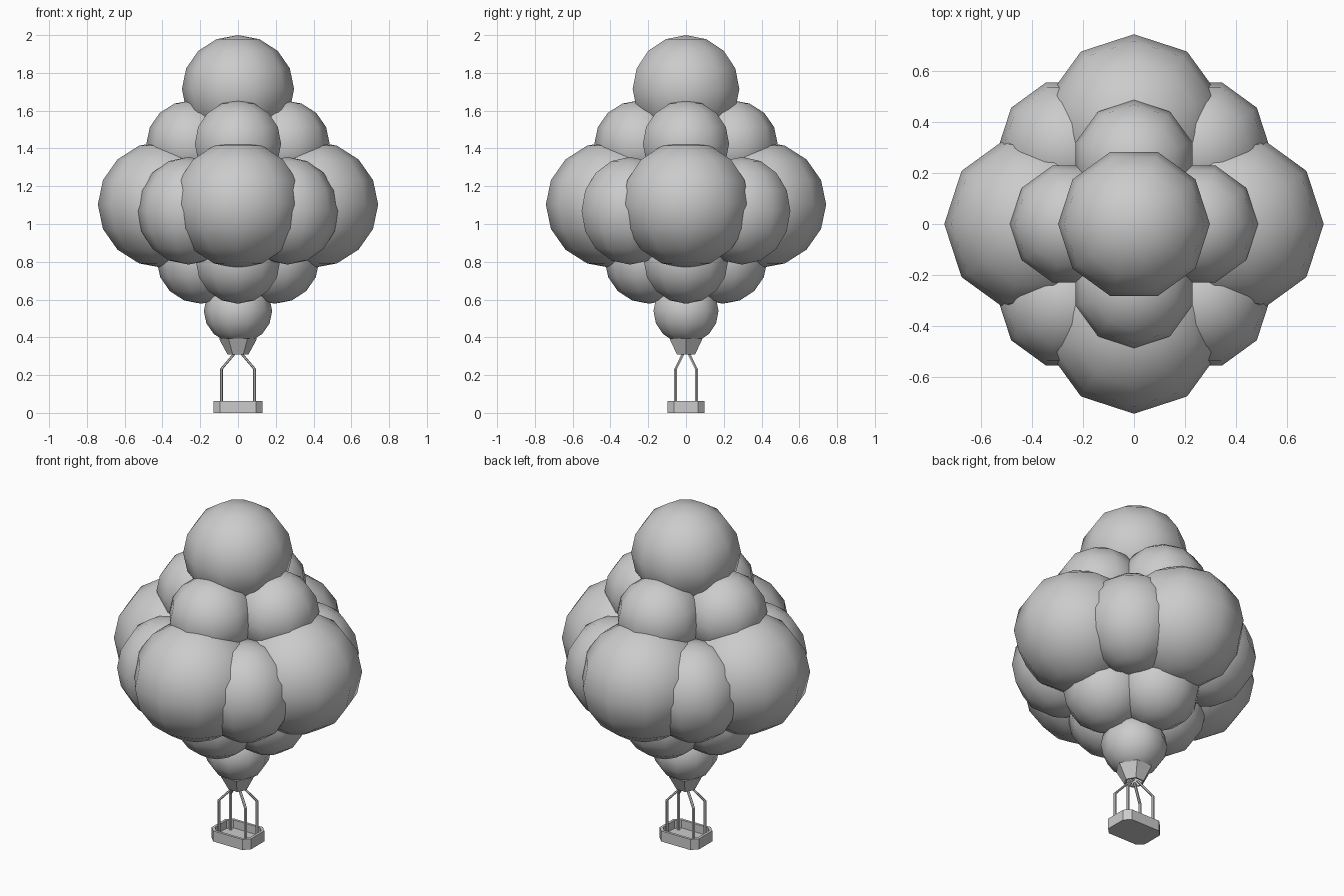
import bpy, bmesh
from math import radians, pi, sin, cos
from mathutils import Vector, Matrix

cube = bpy.data.objects.get("Cube")
if cube:
    bpy.data.objects.remove(cube, do_unlink=True)

grey = bpy.data.materials.new("plain grey")
grey.use_nodes = True
COLOUR = (0.6, 0.6, 0.6, 1)
grey.diffuse_color = COLOUR
grey.node_tree.nodes["Principled BSDF"].inputs["Base Color"].default_value = COLOUR


def finish(name, bm, smooth=False):
    bmesh.ops.recalc_face_normals(bm, faces=bm.faces)
    mesh = bpy.data.meshes.new(name)
    bm.to_mesh(mesh)
    bm.free()
    mesh.materials.append(grey)
    for face in mesh.polygons:
        face.use_smooth = smooth
    obj = bpy.data.objects.new(name, mesh)
    bpy.context.collection.objects.link(obj)
    return obj


def puff(name, centre, radius, height, turn):
    """Ten-sided smooth ball; turn is the direction of one corner in degrees."""
    bm = bmesh.new()
    bmesh.ops.create_uvsphere(bm, u_segments=10, v_segments=8, radius=1)
    matrix = (Matrix.Translation(centre) @ Matrix.Rotation(radians(turn), 4, 'Z')
              @ Matrix.Diagonal((radius, radius, height, 1)))
    bmesh.ops.transform(bm, matrix=matrix, verts=bm.verts)
    finish(name, bm, True)


def shell(name, rings):
    """Skin a stack of equal-length outlines."""
    bm = bmesh.new()
    loops = [[bm.verts.new(p) for p in ring] for ring in rings]
    n = len(loops[0])
    for a, b in zip(loops, loops[1:]):
        for i in range(n):
            j = (i + 1) % n
            bm.faces.new((a[i], a[j], b[j], b[i]))
    return bm, loops


# Crown and neck balls
puff("crown_puff", (0, 0, 1.715), 0.297, 0.285, 90)
puff("neck_puff", (0, 0, 0.54), 0.181, 0.173, 90)

# Rings of four balls facing front, back, left and right
for label, dist, z, radius, height in (
        ("upper", 0.245, 1.425, 0.24, 0.23),
        ("middle", 0.389, 1.103, 0.353, 0.337),
        ("lower", 0.195, 0.806, 0.235, 0.228)):
    for side, angle in (("left", 0), ("back", 90), ("right", 180), ("front", 270)):
        a = radians(angle)
        puff(f"{label}_puff_{side}", (dist * cos(a), dist * sin(a), z),
             radius, height, angle + 18)

# Diagonal balls filling the gaps
for sx, xname in ((1, "left"), (-1, "right")):
    for sy, yname in ((1, "back"), (-1, "front")):
        puff(f"diagonal_puff_{yname}_{xname}", (sx * 0.262, sy * 0.296, 1.07),
             0.27, 0.285, 90)

# Hexagonal mouth, open at the bottom
mouth = [[(r * cos(i * pi / 3), r * sin(i * pi / 3), z) for i in range(6)]
         for r, z in ((0.09, 0.395), (0.102, 0.395), (0.056, 0.31), (0.046, 0.31), (0.08, 0.38))]
bm, loops = shell("mouth", mouth)
bm.faces.new(loops[0])
bm.faces.new(loops[-1])
finish("mouth", bm)


# Basket: tray with chamfered corners
def tray(x, y, cut, z):
    return [(x, y - cut, z), (x - cut, y, z), (cut - x, y, z), (-x, y - cut, z),
            (-x, cut - y, z), (cut - x, -y, z), (x - cut, -y, z), (x, cut - y, z)]


bm, loops = shell("basket", [tray(0.13, 0.097, 0.034, 0), tray(0.13, 0.097, 0.034, 0.063),
                             tray(0.115, 0.082, 0.028, 0.063), tray(0.115, 0.082, 0.028, 0.015)])
bm.faces.new(loops[0])
bm.faces.new(loops[-1])
finish("basket", bm)


# Bent struts joining basket and mouth
def strut(name, points, r=0.0085, sides=6):
    rings = []
    for p in points:
        rings.append([Vector(p) + Vector((r * cos(2 * pi * i / sides), r * sin(2 * pi * i / sides), 0))
                      for i in range(sides)])
    bm, loops = shell(name, rings)
    bm.faces.new(loops[0])
    bm.faces.new(loops[-1])
    finish(name, bm)


for sx, xname in ((1, "left"), (-1, "right")):
    for sy, yname in ((1, "back"), (-1, "front")):
        strut(f"strut_{yname}_{xname}", [(sx * 0.088, sy * 0.055, 0.014),
                                         (sx * 0.088, sy * 0.055, 0.232),
                                         (sx * 0.015, sy * 0.013, 0.318)])
